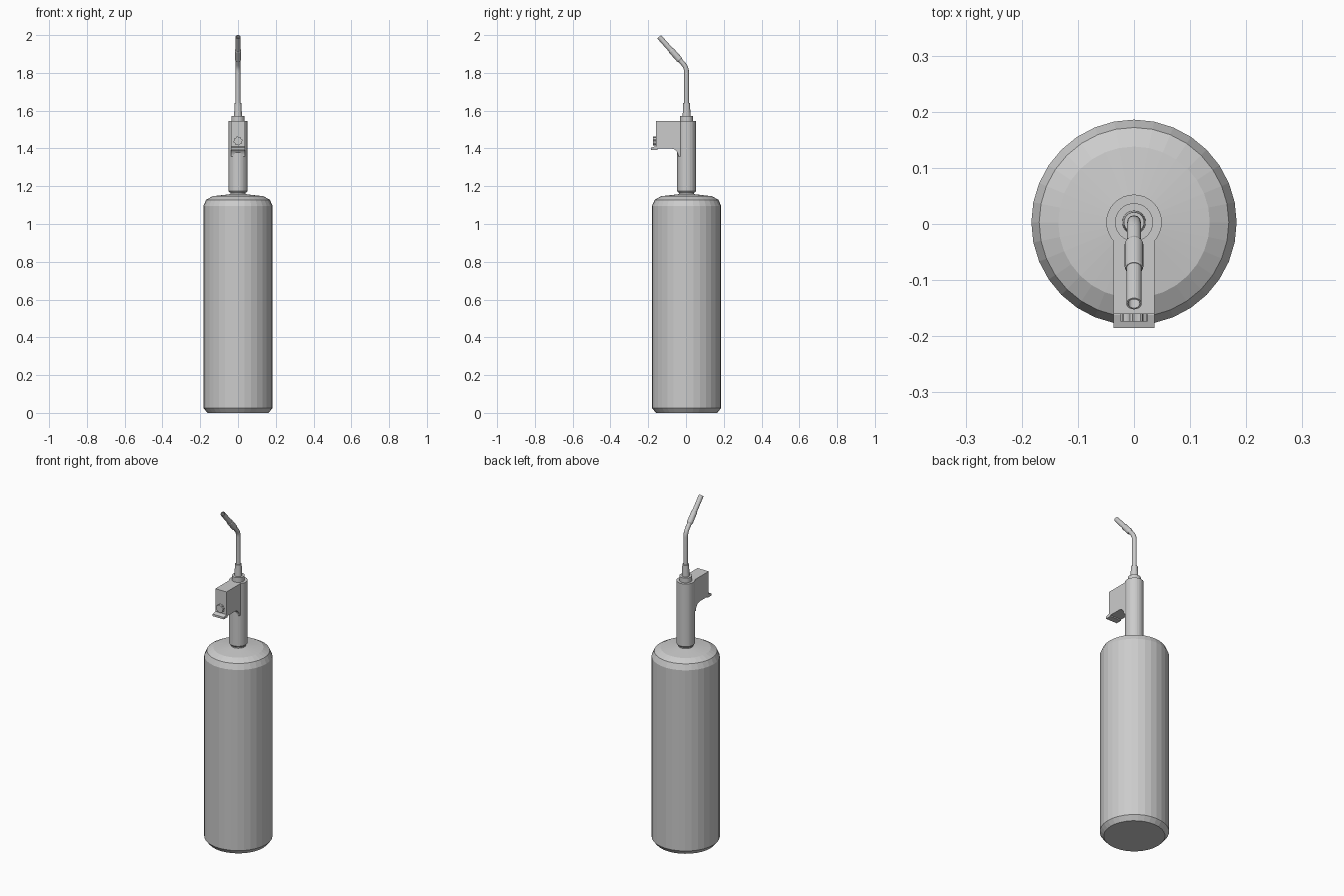
import bpy, bmesh, math
from mathutils import Vector, Matrix

if "Cube" in bpy.data.objects:
    bpy.data.objects.remove(bpy.data.objects["Cube"])

CY = 0.003  # y of the main axis


def finish(name, bm):
    bmesh.ops.remove_doubles(bm, verts=bm.verts, dist=1e-5)
    bmesh.ops.recalc_face_normals(bm, faces=bm.faces)
    me = bpy.data.meshes.new(name)
    bm.to_mesh(me)
    bm.free()
    ob = bpy.data.objects.new(name, me)
    bpy.context.collection.objects.link(ob)
    return ob


def lathe(name, profile, sides=32, matrix=None):
    """Turn a (radius, height) profile around the local z axis."""
    bm = bmesh.new()
    rings = []
    for r, z in profile:
        if r == 0:
            rings.append([bm.verts.new((0, 0, z))] * sides)
        else:
            rings.append([bm.verts.new((r * math.cos(2 * math.pi * i / sides),
                                        r * math.sin(2 * math.pi * i / sides), z))
                          for i in range(sides)])
    for a, b in zip(rings, rings[1:]):
        for i in range(sides):
            j = (i + 1) % sides
            bm.faces.new(list(dict.fromkeys((a[i], a[j], b[j], b[i]))))
    bm.transform(matrix or Matrix.Translation((0, CY, 0)))
    return finish(name, bm)


def extrude_x(name, outline, half):
    """Extrude a (y, z) outline symmetrically in x."""
    bm = bmesh.new()
    f = bm.faces.new([bm.verts.new((-half, y, z)) for y, z in outline])
    new = bmesh.ops.extrude_face_region(bm, geom=[f])["geom"]
    bmesh.ops.translate(bm, vec=(2 * half, 0, 0),
                        verts=[v for v in new if isinstance(v, bmesh.types.BMVert)])
    return finish(name, bm)


# gas tank with chamfered foot and domed shoulder
lathe("gas_tank", [(0, 0), (0.162, 0), (0.183, 0.026), (0.183, 1.096), (0.169, 1.128),
                   (0.135, 1.147), (0.04, 1.158), (0, 1.158)])

# neck, valve body and stepped nozzle base
lathe("tank_neck", [(0, 1.15), (0.04, 1.15), (0.04, 1.175), (0, 1.175)])
lathe("valve_body", [(0, 1.166), (0.043, 1.166), (0.0495, 1.174), (0.0495, 1.545), (0, 1.545)])
lathe("top_collar", [(0, 1.54), (0.034, 1.54), (0.034, 1.573), (0, 1.573)])
lathe("nozzle_base", [(0, 1.57), (0.021, 1.57), (0.018, 1.64), (0, 1.64)], 24)

# bent pipe swept along its path
bend = Vector((0, CY, 1.828))
tip = Vector((0, -0.142, 1.991))
axis = (tip - bend).normalized()
path = [Vector((0, CY, 1.63)), bend - Vector((0, 0, 0.025))]
p0, p2 = path[1], bend + axis * 0.025
for t in (0.25, 0.5, 0.75, 1):
    path.append(p0 * (1 - t) ** 2 + bend * 2 * t * (1 - t) + p2 * t * t)
path.append(bend + axis * 0.07)
cu = bpy.data.curves.new("pipe_path", "CURVE")
cu.dimensions = "3D"
cu.bevel_depth = 0.0125
cu.bevel_resolution = 4
cu.use_fill_caps = True
sp = cu.splines.new("POLY")
sp.points.add(len(path) - 1)
for p, co in zip(sp.points, path):
    p.co = (*co, 1)
bpy.context.collection.objects.link(bpy.data.objects.new("bent_pipe", cu))

# burner sleeve and hollow flame tube along the bent axis
L = (tip - bend).length
aim = Matrix.Translation(bend) @ axis.to_track_quat("Z", "Y").to_matrix().to_4x4()
lathe("burner_sleeve", [(0, 0.05), (0.0125, 0.05), (0.0165, 0.058), (0.0165, 0.12),
                        (0.0145, 0.124), (0, 0.124)], 24, aim)
lathe("flame_tube", [(0, 0.11), (0.0135, 0.11), (0.0135, L), (0.0105, L),
                     (0.0105, L - 0.03), (0, L - 0.03)], 24, aim)

# trigger housing with a curved fillet under it
fillet = [(-0.078 + 0.038 * math.sin(a), 1.357 + 0.042 * math.cos(a))
          for a in (math.radians(15 * i) for i in range(7))]
extrude_x("trigger_housing", [(-0.16, 1.545), (-0.16, 1.399)] + fillet
          + [(0, 1.357), (0, 1.545)], 0.0365)

# small lip under the knob
extrude_x("front_lip", [(-0.185, 1.392), (-0.15, 1.392), (-0.15, 1.411), (-0.162, 1.411),
                        (-0.185, 1.404)], 0.0365)

# notched gas knob
bm = bmesh.new()
ring = []
for i in range(32):
    r = 0.024 if i % 4 < 2 else 0.0205
    a = 2 * math.pi * (i + 0.5) / 32
    ring.append(bm.verts.new((r * math.cos(a), -0.158, 1.44 + r * math.sin(a))))
new = bmesh.ops.extrude_face_region(bm, geom=[bm.faces.new(ring)])["geom"]
bmesh.ops.translate(bm, vec=(0, -0.016, 0),
                    verts=[v for v in new if isinstance(v, bmesh.types.BMVert)])
finish("gas_knob", bm)
